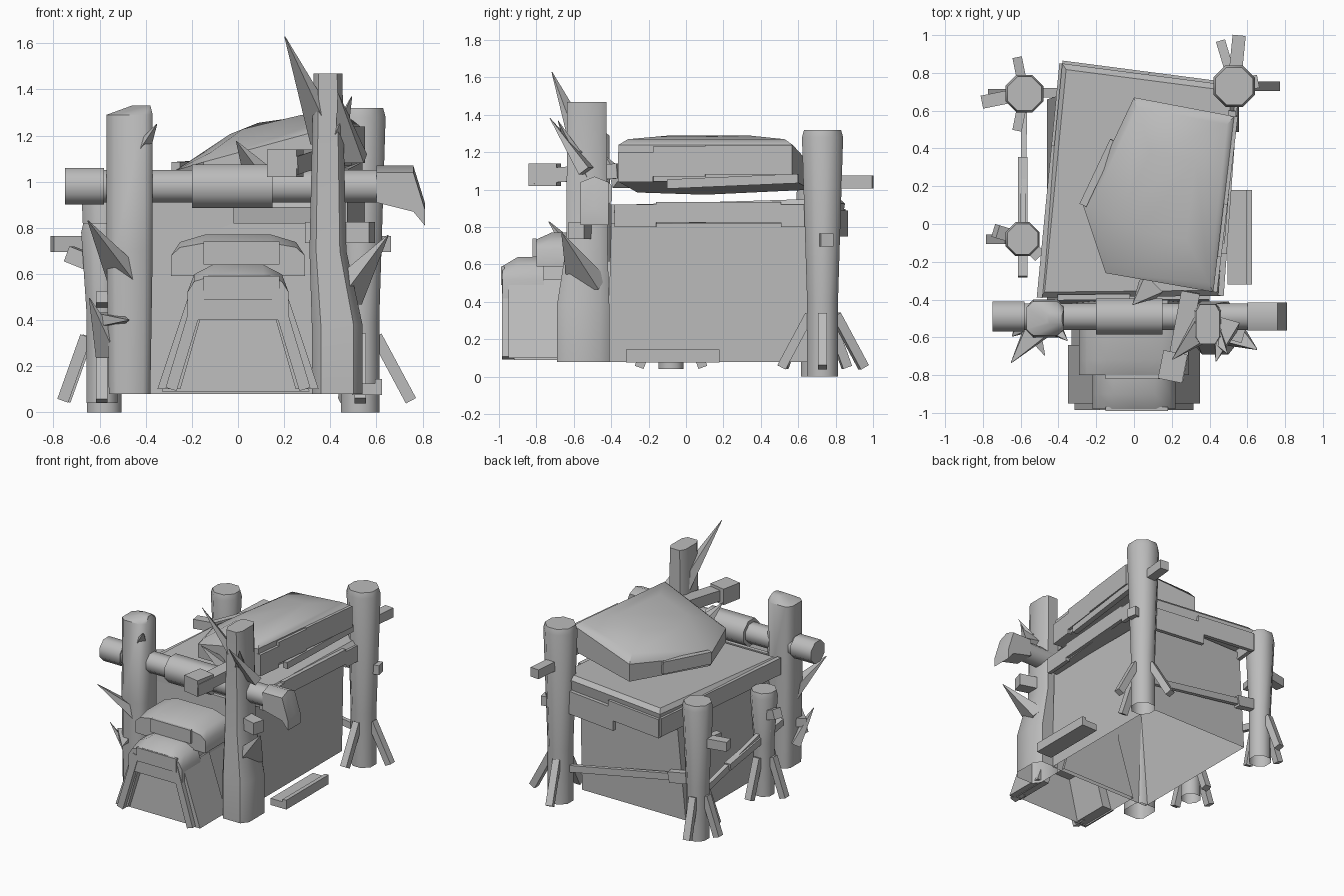
import bpy, bmesh, math
from mathutils import Vector

cube = bpy.data.objects.get("Cube")
if cube:
    bpy.data.objects.remove(cube, do_unlink=True)

shade = (.5, .5, .5, 1)
grey = bpy.data.materials.new("weathered_grey")
grey.use_nodes = True
grey.diffuse_color = shade
grey.node_tree.nodes["Principled BSDF"].inputs["Base Color"].default_value = shade

# Directions as the model faces them
LEFT, BACK, UP = Vector((1, 0, 0)), Vector((0, 1, 0)), Vector((0, 0, 1))
RIGHT, FRONT = -LEFT, -BACK


def loft(name, rings, smooth_angle=None, floor=True):
    """Skin a solid through rings of equal point counts, with or without a floor."""
    bm = bmesh.new()
    loops = [[bm.verts.new(point) for point in ring] for ring in rings]
    count = len(loops[0])
    for lower, upper in zip(loops, loops[1:]):
        for i in range(count):
            j = (i + 1) % count
            bm.faces.new((lower[i], lower[j], upper[j], upper[i]))
    bottom = bm.faces.new(loops[0][::-1])
    bm.faces.new(loops[-1])
    bmesh.ops.recalc_face_normals(bm, faces=bm.faces)
    if not floor:
        bm.faces.remove(bottom)
    mesh = bpy.data.meshes.new(name)
    bm.to_mesh(mesh)
    bm.free()
    mesh.materials.append(grey)
    part = bpy.data.objects.new(name, mesh)
    bpy.context.collection.objects.link(part)
    if smooth_angle:
        bpy.ops.object.select_all(action='DESELECT')
        part.select_set(True)
        bpy.context.view_layer.objects.active = part
        bpy.ops.object.shade_smooth_by_angle(angle=math.radians(smooth_angle))
    return part


def rectangle(x, half_width, front, back, z):
    left, right = x + half_width, x - half_width
    return [(right, front, z), (left, front, z), (left, back, z), (right, back, z)]


def beam(name, start, end, width, height, sides=4, taper=1, smooth_angle=None):
    """Straight bar from start to end, optionally tapering."""
    start, end = Vector(start), Vector(end)
    along = (end - start).normalized()
    across = along.cross(UP).normalized()
    rise = across.cross(along)
    radius = .5 / math.cos(math.pi / sides)
    turns = [math.tau * (i + .5) / sides for i in range(sides)]
    section = [across * width * radius * math.cos(t) + rise * height * radius * math.sin(t) for t in turns]
    return loft(name, [[start + p for p in section], [end + p * taper for p in section]], smooth_angle)


def log(name, foot, sections, roundness=1):
    """Eight-sided upright log; each section gives height, half width, half depth and lean."""
    turns = [math.tau * (i + .5) / 8 for i in range(8)]
    widest = math.cos(turns[0]) ** roundness
    swell = lambda value: math.copysign(abs(value) ** roundness, value) / widest
    loft(name, [[foot + lean + UP * height + LEFT * wide * swell(math.cos(t)) + BACK * deep * swell(math.sin(t))
                 for t in turns] for height, wide, deep, lean in sections], 50, floor=False)


def peg(name, foot, height, heading, reach, size=.07):
    """Square peg driven through a log and sticking out of it."""
    heart = foot + UP * height
    out = heading.normalized()
    beam(name, heart - out * size, heart + out * reach, size, size)


def thorn(name, foot, height, heading, length, width=.13):
    """Sharp splinter growing out of a log."""
    root = foot + UP * height
    beam(name, root, root + heading.normalized() * length, width, width / 2, taper=.03)


# Positions of the five logs
front_left, front_right = Vector((.39, -.53, 0)), Vector((-.47, -.5, 0))
rear_left, rear_right = Vector((.53, .73, 0)), Vector((-.58, .69, 0))
side_right = Vector((-.59, -.08, 0))
straight = Vector()

# Hut body, hollow and open underneath
loft("hut_body", [rectangle(-.03, .43, -.42, .66, .08), rectangle(0, .4, -.4, .68, .82)], floor=False)

# Lower roof: a twisted slab with a narrow chamfered rim
roof_corners = [Vector(c) for c in ((-.5, -.39), (.46, -.38), (.54, .73), (-.38, .85))]
roof_middle = sum(roof_corners, Vector((0, 0))) / 4


def roof_layer(height, scale):
    corners = [roof_middle + (c - roof_middle) * scale for c in roof_corners]
    return [(c.x, c.y, height + .03 * c.y) for c in corners]


loft("lower_roof", [roof_layer(.82, .98), roof_layer(.9, 1), roof_layer(.93, .95)])

# Fascia boards, each spanning a share of a roof edge
for edge, begin, finish, drop in ((1, 0, .2, 0), (1, .2, .8, -.02), (1, .8, 1, 0), (2, 0, .55, .1),
                                  (2, .5, 1, .04), (3, 0, .4, .03), (3, .35, 1, .01), (0, .1, .5, 0)):
    one, two = roof_corners[edge], roof_corners[(edge + 1) % 4]
    start, end = (one.lerp(two, share).to_3d() + UP * (.86 - drop) for share in (begin, finish))
    beam("fascia_board", start, end, .03, .12 + drop / 2)

# Upper roof: a five-sided cap, low at the right and flat at the left
cap = [Vector(c) for c in ((.42, -.36), (.53, .57), (0, .67), (-.27, .1), (-.15, -.26))]
cap_middle = Vector((.16, .14))


def cap_layer(scale, height, slope, limit):
    corners = [cap_middle.lerp(c, scale) for c in cap]
    return [(c.x, c.y, min(limit, height + c.x * slope)) for c in corners]


loft("upper_roof", [cap_layer(1, 1, .1, 1.1), cap_layer(1, 1.13, .3, 1.24),
                    cap_layer(.9, 1.18, .45, 1.27), cap_layer(.45, 1.22, .4, 1.29)], 40)

# Shingles along the cap's left edge and one on the right
for begin, finish, lift in ((0, .2, 0), (.2, .5, .03), (.5, 1, .04)):
    start, end = (cap[0].lerp(cap[1], share).to_3d() + UP * (1.12 + lift) for share in (begin, finish))
    beam("left_shingle", start, end, .04, .16)
beam("right_shingle", cap[3].to_3d() + UP * 1.04, cap[3].lerp(cap[2], .6).to_3d() + UP * 1.05, .04, .09)
beam("roof_prop", (.46, -.1, 1.03), (.52, .6, 1.06), .04, .05)

# Porch: tapered block with side walls and sloping corner beams
loft("porch_block", [rectangle(-.01, .32, -.92, -.4, .09), rectangle(0, .2, -.9, -.4, .5),
                     rectangle(0, .18, -.78, -.4, .62)], floor=False)
for side, label in ((1, "left"), (-1, "right")):
    loft(f"porch_{label}_wall", [rectangle(side * .3, .05, -.95, -.64, .1),
                                 rectangle(side * .17, .04, -.95, -.64, .52)])
    beam(f"porch_{label}_beam", (side * .29, -.93, .1), (side * .16, -.93, .53), .11, .05)


def hood(name, half_width, front, back, bottom, top):
    """Rounded awning: an arched section swept from front to back."""
    arch = [math.pi * i / 6 for i in range(7)]
    middle = (bottom + top) / 2

    def section(depth, rise):
        sill = [(-half_width, depth, bottom), (half_width, depth, bottom)]
        return sill + [(half_width * math.cos(t), depth, middle + rise * min(1, math.sin(t) * 1.3))
                       for t in arch]
    rise = top - middle
    loft(name, [section(front, rise * .6), section(front + .08, rise), section(back, rise)], 50)


hood("porch_rear_hood", .29, -.8, -.5, .59, .77)
hood("porch_front_hood", .22, -.98, -.76, .4, .64)
for depth, height in ((-.98, .54), (-.81, .69)):
    beam("porch_plate", (-.15, depth, height), (.18, depth, height), .02, .1)

# Logs: two squarish ones at the front, three round ones with flared heads
log("front_left_log", front_left, [(.08, .11, .14, LEFT * .04 + FRONT * .02),
                                   (.38, .11, .14, LEFT * .04 + FRONT * .02),
                                   (.7, .08, .11, straight), (1.47, .062, .105, straight)], .5)
log("front_right_log", front_right, [(.08, .09, .1, straight), (.7, .1, .1, straight),
                                     (1.29, .1, .09, straight), (1.33, .04, .03, LEFT * .05)], .5)
for name, foot, base, top, radius in (("rear_left_log", rear_left, 0, 1.3, .11),
                                      ("rear_right_log", rear_right, 0, 1, .1),
                                      ("side_right_log", side_right, .04, .8, .09)):
    neck, head = radius * .75, radius * .9
    log(name, foot, [(base, neck, neck, straight), (base + .4, neck, neck, straight),
                     (top - .02, radius, radius, straight), (top + .02, head, head, straight)])

# Front crossbar with two sleeves, a drooping end and a lashing
bar = Vector((0, -.49, .98))
for name, begin, finish, size in (("crossbar", -.72, .7, .14), ("right_sleeve", -.75, -.58, .16),
                                  ("middle_sleeve", -.2, .15, .19)):
    beam(name, bar + LEFT * begin, bar + LEFT * finish, size, size, sides=8, smooth_angle=50)


def bar_section(reach, bottom, top):
    outline = ((-1, bottom), (1, bottom), (1, top), (0, top + .03), (-1, top))
    return [bar + LEFT * reach + BACK * side * .075 + UP * height for side, height in outline]


loft("crossbar_drooping_end", [bar_section(.6, -.07, .06), bar_section(.76, -.11, .06),
                               bar_section(.81, -.17, -.1)], 50)
beam("crossbar_lashing", (.21, -.83, 1.07), (.3, -.36, 1.1), .1, .08)
beam("lashing_cap", (.19, -.83, 1.08), (.22, -.68, 1.08), .13, .12)

# Thorns on the front logs
thorn("tall_thorn", front_left, 1.18, RIGHT + FRONT + UP * 2.4, .52, .15)
thorn("left_upper_thorn", front_left, 1.06, LEFT + FRONT * 1.5 + UP * 3, .36)
thorn("left_rear_thorn", front_left + LEFT * .1, 1.1, RIGHT * .2 + FRONT * .7 + UP, .35)
thorn("left_lower_thorn", front_left + LEFT * .06, .5, LEFT * 1.5 + FRONT + UP * 2, .36, .2)
thorn("roof_thorn", front_left + RIGHT * .3 + BACK * .2, 1.03, RIGHT + FRONT + UP * 1.5, .2)
thorn("right_upper_thorn", front_right, 1.05, LEFT + FRONT + UP * 1.7, .26)
thorn("right_middle_thorn", front_right, .56, RIGHT + FRONT * 1.3 + UP * 1.5, .4, .17)
thorn("right_low_thorn", front_right + RIGHT * .1, .4, LEFT * .5 + FRONT, .22)
thorn("right_outer_thorn", front_right + RIGHT * .08, .25, RIGHT + FRONT + UP * 2.6, .28)

# Pegs through the logs
peg("rear_left_back_peg", rear_left, 1.04, BACK + LEFT * .1, .27)
peg("rear_left_side_peg", rear_left, .73, LEFT + BACK * .2, .13)
peg("rear_right_peg", rear_right, .73, RIGHT + FRONT * .2, .23)
peg("rear_right_front_peg", rear_right, .7, FRONT + RIGHT * .2, .2, .05)
peg("side_right_peg", side_right, .63, RIGHT + BACK * .3 + UP * .4, .16)
peg("side_inner_peg", side_right, .56, LEFT + FRONT, .13)
peg("front_left_peg", front_left, .78, LEFT + FRONT * .3, .2, .09)

# Splayed stakes around the feet
for foot, headings, spread in ((rear_left, (LEFT, BACK + RIGHT * .3, FRONT), .22),
                               (rear_right, (RIGHT, BACK + RIGHT * .2, FRONT + RIGHT * .2), .17),
                               (side_right, (RIGHT, BACK, FRONT), .17)):
    for heading in headings:
        beam("foot_stake", foot + heading * .07 + UP * .33, foot + heading * spread + UP * .05, .05, .05)

# Rails between the logs
rail_start, rail_end = rear_left + UP * .24, rear_right + UP * .44
beam("back_rail", rail_start, rail_end, .03, .05)
beam("back_rail_splint", rail_start.lerp(rail_end, .8), rail_end, .05, .08)
beam("side_rail", rear_right + UP * .3, side_right + UP * .5, .03, .05)
beam("side_rail_splint", side_right + BACK * .43 + UP * .4, side_right + FRONT * .2 + UP * .5, .05, .05)

# Side step: a tread with a raised rim
step = Vector((.56, -.07, .1))
half_length = BACK * .25
rim = step + LEFT * .05 + UP * .03
beam("side_step", step - half_length, step + half_length, .13, .05)
beam("side_step_rim", rim - half_length, rim + half_length, .03, .03)
